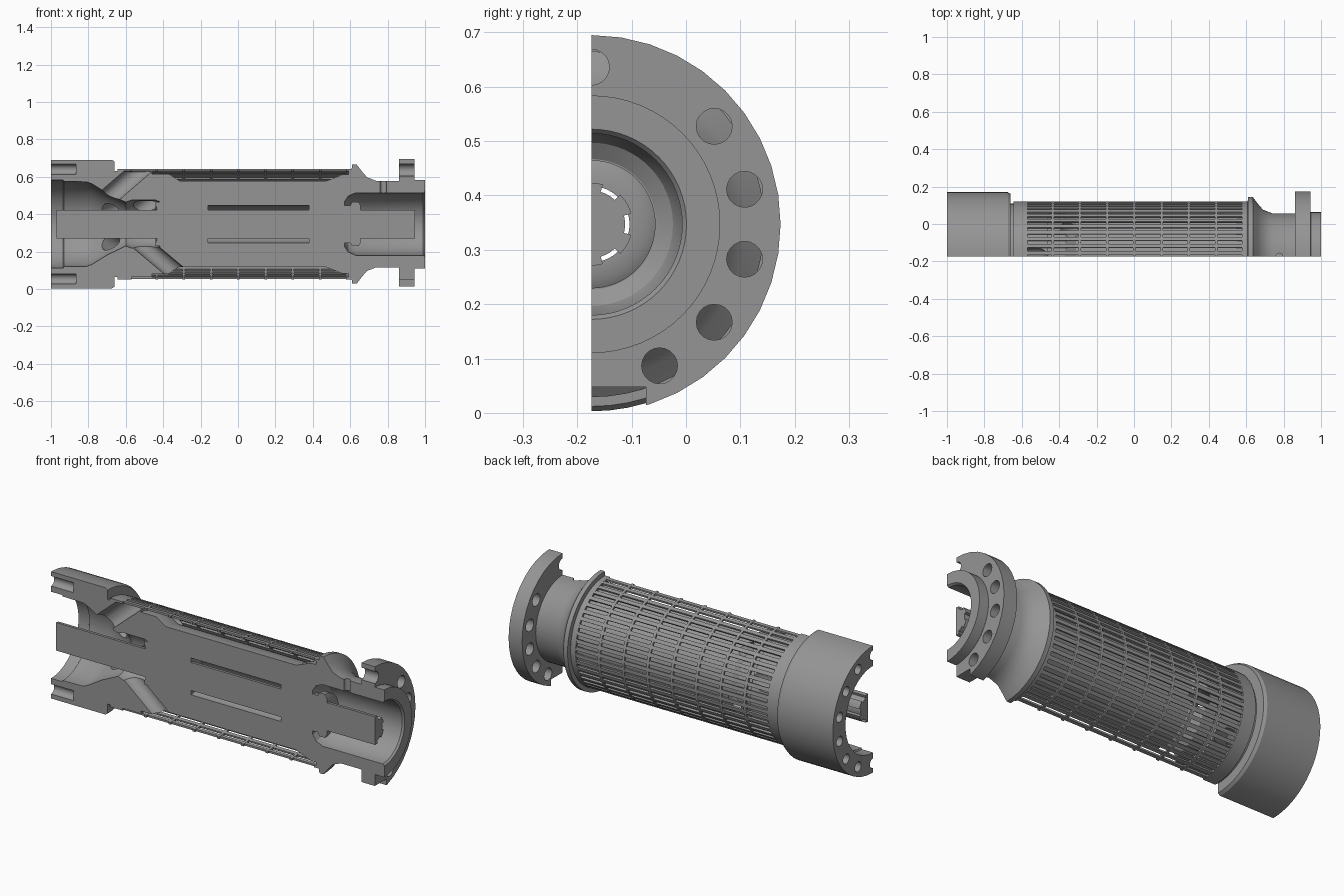
import bpy, bmesh, math
from mathutils import Vector

if "Cube" in bpy.data.objects:
    bpy.data.objects.remove(bpy.data.objects["Cube"])

AXIS_Y, AXIS_Z = -0.174, 0.347

steel = bpy.data.materials.new("grey_steel")
steel.use_nodes = True
GREY = (0.3, 0.3, 0.3, 1)
steel.diffuse_color = GREY
steel.node_tree.nodes["Principled BSDF"].inputs["Base Color"].default_value = GREY


def polar(x, r, deg):
    a = math.radians(deg)
    return Vector((x, AXIS_Y + r * math.cos(a), AXIS_Z + r * math.sin(a)))


def finish(bm, name):
    bmesh.ops.recalc_face_normals(bm, faces=bm.faces)
    mesh = bpy.data.meshes.new(name)
    bm.to_mesh(mesh)
    bm.free()
    mesh.materials.append(steel)
    obj = bpy.data.objects.new(name, mesh)
    bpy.context.collection.objects.link(obj)
    return obj


def sweep(bm, profile, start=-90, end=90, steps=32):
    """Revolve a closed (x, radius) profile about the pump axis and cap both ends."""
    rings = []
    for i in range(steps + 1):
        deg = start + (end - start) * i / steps
        rings.append([bm.verts.new(polar(x, r, deg)) for x, r in profile])
    n = len(profile)
    for a, b in zip(rings, rings[1:]):
        for j in range(n):
            k = (j + 1) % n
            bm.faces.new((a[j], a[k], b[k], b[j]))
    bm.faces.new(rings[0])
    bm.faces.new(rings[-1])


def lathe(name, profile, steps=32):
    bm = bmesh.new()
    sweep(bm, profile, steps=steps)
    return finish(bm, name)


def band(x0, x1, r0, r1):
    return [(x0, r1), (x1, r1), (x1, r0), (x0, r0)]


def cut(target, cutter):
    cutter.hide_render = True
    mod = target.modifiers.new("cut", "BOOLEAN")
    mod.operation, mod.solver, mod.object = "DIFFERENCE", "EXACT", cutter
    bpy.context.view_layer.objects.active = target
    bpy.ops.object.modifier_apply(modifier=mod.name)
    bpy.data.objects.remove(cutter)


def drill(target, p, q, radius, sides=20):
    bm = bmesh.new()
    bmesh.ops.create_cone(bm, cap_ends=True, segments=sides, radius1=radius,
                          radius2=radius, depth=(q - p).length)
    turn = (q - p).to_track_quat("Z", "Y").to_matrix().to_4x4()
    bmesh.ops.transform(bm, matrix=turn, verts=bm.verts)
    bmesh.ops.translate(bm, vec=(p + q) / 2, verts=bm.verts)
    cut(target, finish(bm, "drill_cutter"))


# Half-sectioned main casing
outer = [(-1, .344), (-.675, .344), (-.66, .335), (-.66, .283), (-.46, .283),
         (-.46, .268), (-.37, .268), (-.31, .23), (.47, .23), (.56, .265),
         (.605, .265), (.61, .318), (.635, .318), (.66, .285), (.69, .25),
         (.74, .231), (.94, .231), (.945, .237), (1, .237)]
bore = [(1, .175), (.99, .167), (.63, .167), (.59, .15), (.57, .12), (.57, .1),
        (-.16, .1), (-.18, .112), (-.4, .112), (-.44, .128), (-.57, .128),
        (-.6, .117), (-.7, .165), (-.78, .215), (-.81, .226), (-.93, .228),
        (-.935, .235), (-1, .235)]
casing = lathe("main_casing", outer + bore)

# Blind bolt holes in the end face, with a small thread relief
bolt_angles = [-90 + i * 180 / 7 for i in range(8)]
for deg in bolt_angles:
    drill(casing, polar(-1.05, .293, deg), polar(-.865, .293, deg), .027, 16)

# Slanted flow ports feeding the two passages
for deg in (90, 25, -40):
    drill(casing, polar(-.74, .105, deg), polar(-.47, .338, deg), .05)
for deg in (-90, -10, 55):
    drill(casing, polar(-.56, .067, deg), polar(-.26, .318, deg), .047)

# Vent hole through the top of the neck
drill(casing, polar(.777, .15, 90), polar(.777, .27, 90), .018, 16)

# Bolted flange with a notch at the bottom
flange = lathe("bolt_flange", band(.862, .943, .225, .348), 20)
for deg in bolt_angles:
    if deg > -80 and not 60 < deg < 70:
        drill(flange, polar(.8, .289, deg), polar(1, .289, deg), .033)
bm = bmesh.new()
bmesh.ops.create_cube(bm, size=1)
bmesh.ops.scale(bm, vec=(.2, .2, .1), verts=bm.verts)
bmesh.ops.translate(bm, vec=(.9, AXIS_Y, -.002), verts=bm.verts)
cut(flange, finish(bm, "notch_cutter"))

# Slotted strainer: end collars, hoops and long bars
bm = bmesh.new()
R0, R1 = .283, .295
sweep(bm, band(-.645, -.57, R0, R1))
sweep(bm, band(.59, .61, .26, R1))
for i in range(8):
    x = -.435 + i * .1457
    sweep(bm, band(x - .007, x + .007, R0, R1))
bars = 24
pitch = 180 / bars
for i in range(bars):
    mid = -90 + (i + .5) * pitch
    sweep(bm, band(-.58, .6, R0 + .001, R1 - .0005), mid - pitch * .26, mid + pitch * .26, 1)
strainer = finish(bm, "strainer_screen")

# Splined drive shaft, also cut in half
bm = bmesh.new()
section = []
for lo, hi, r in ((-90, -74, .076), (-74, -46, .062), (-46, -15, .076), (-15, 15, .062),
                  (15, 46, .076), (46, 74, .062), (74, 90, .076)):
    section += [(lo + (hi - lo) * k / 3, r) for k in range(4)]
ends = [[bm.verts.new(polar(x, r, d)) for d, r in section] for x in (-.97, .945)]
for j in range(len(section)):
    k = (j + 1) % len(section)
    bm.faces.new((ends[0][j], ends[0][k], ends[1][k], ends[1][j]))
bm.faces.new(ends[0])
bm.faces.new(ends[1])
shaft = finish(bm, "splined_shaft")

# Bearings and retaining collars on the shaft
lathe("front_bearing", [(-.44, .1), (-.44, .118), (-.4, .118), (-.4, .112),
                        (-.18, .112), (-.16, .1), (-.16, .07), (-.43, .07)])
lathe("rear_bearing", [(.38, .07), (.38, .1), (.6, .1), (.61, .118), (.645, .118),
                       (.655, .1), (.655, .07)])

# Smooth round surfaces, keep machined edges crisp
for obj in bpy.context.view_layer.objects:
    obj.select_set(obj.type == "MESH")
bpy.context.view_layer.objects.active = casing
bpy.ops.object.shade_smooth_by_angle(angle=math.radians(30))
